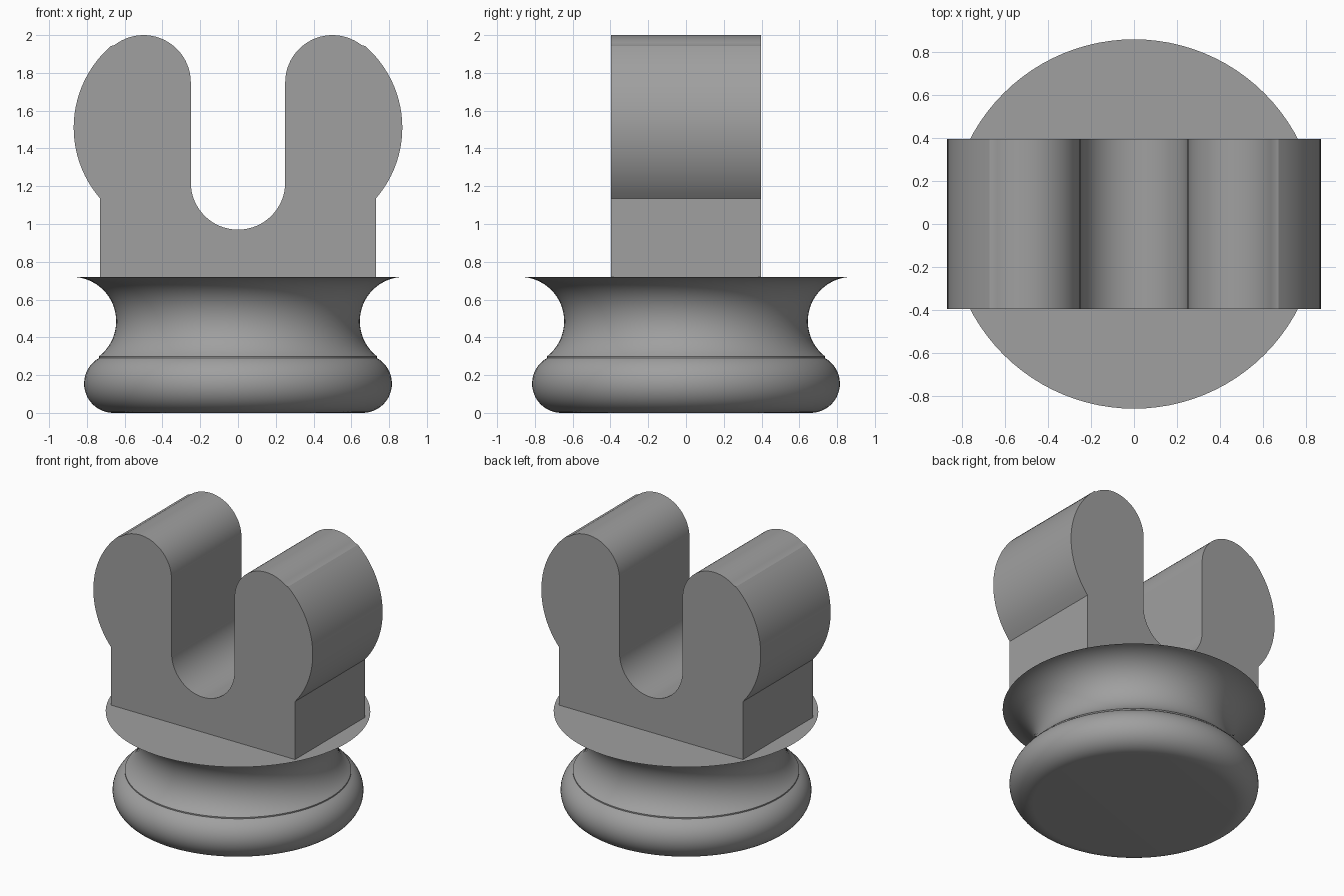
import bpy, bmesh, math

if "Cube" in bpy.data.objects:
    bpy.data.objects.remove(bpy.data.objects["Cube"])

grey = bpy.data.materials.new("mid grey")
grey.diffuse_color = (0.35, 0.35, 0.35, 1)
grey.use_nodes = True
grey.node_tree.nodes["Principled BSDF"].inputs["Base Color"].default_value = grey.diffuse_color


def arc(cx, cz, r, a0, a1, n):
    """Points on a circle from angle a0 to a1 in degrees."""
    return [(cx + r * math.cos(math.radians(a0 + (a1 - a0) * i / n)),
             cz + r * math.sin(math.radians(a0 + (a1 - a0) * i / n)))
            for i in range(n + 1)]


def finish(bm, name):
    bmesh.ops.recalc_face_normals(bm, faces=bm.faces)
    mesh = bpy.data.meshes.new(name)
    bm.to_mesh(mesh)
    bm.free()
    ob = bpy.data.objects.new(name, mesh)
    mesh.materials.append(grey)
    bpy.context.collection.objects.link(ob)
    bpy.ops.object.select_all(action='DESELECT')
    ob.select_set(True)
    bpy.context.view_layer.objects.active = ob
    bpy.ops.object.shade_smooth_by_angle(angle=math.radians(20))


# Round base: convex foot below a concave waist that flares to a thin rim
SEG = 96
profile = arc(0.66, 0.155, 0.155, -90, 61, 20)
profile += arc(0.88, 0.485, 0.235, 232, 95, 24)
bm = bmesh.new()
rings = []
for r, z in profile:
    rings.append([bm.verts.new((r * math.cos(math.tau * i / SEG),
                                r * math.sin(math.tau * i / SEG), z))
                  for i in range(SEG)])
for low, high in zip(rings, rings[1:]):
    for i in range(SEG):
        j = (i + 1) % SEG
        bm.faces.new((low[i], low[j], high[j], high[i]))
bm.faces.new(rings[0][::-1])
bm.faces.new(rings[-1])
finish(bm, "round_base")

# Forked clip: right half outline from block corner to slot bottom, mirrored
half = [(0.73, 0.715)]
half += arc(0.298, 1.51, 0.572, -41, 49, 24)        # bulging outer side
half += arc(0.50, 1.75, 0.25, 52, 180, 24)          # rounded tip
half += arc(0.0, 1.22, 0.25, 0, -90, 16)            # slot floor
outline = half + [(-x, z) for x, z in half[-2::-1]]
bm = bmesh.new()
face = bm.faces.new([bm.verts.new((x, -0.396, z)) for x, z in outline])
ext = bmesh.ops.extrude_face_region(bm, geom=[face], use_keep_orig=True)
for v in ext["geom"]:
    if isinstance(v, bmesh.types.BMVert):
        v.co.y = 0.396
finish(bm, "forked_clip")
